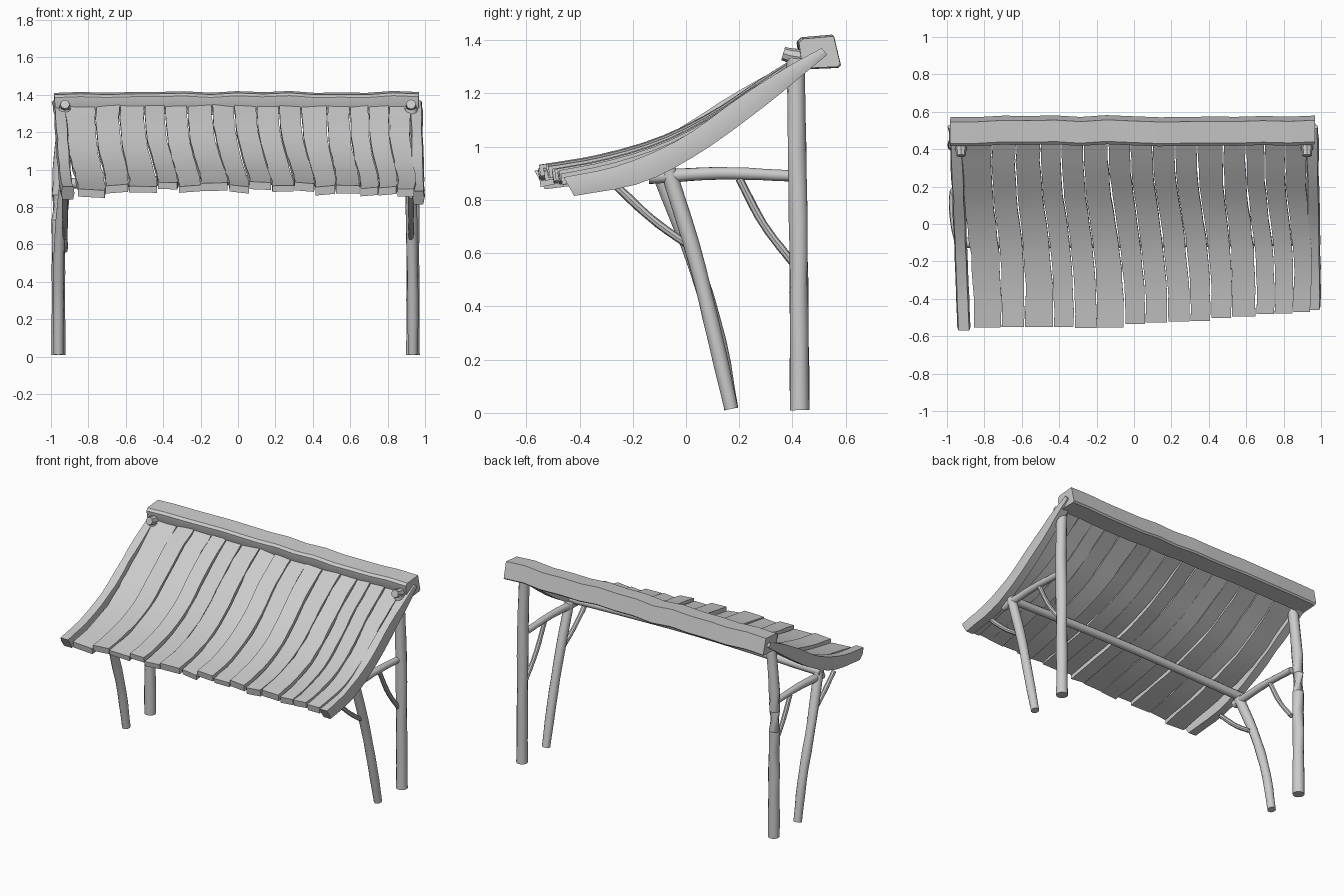
import bpy, bmesh, math, random
from mathutils import Vector

random.seed(4)
if "Cube" in bpy.data.objects:
    bpy.data.objects.remove(bpy.data.objects["Cube"])

grey = bpy.data.materials.new("weathered grey wood")
GREY = (0.6, 0.6, 0.6, 1)
grey.use_nodes = True
grey.diffuse_color = GREY
grey.node_tree.nodes["Principled BSDF"].inputs["Base Color"].default_value = GREY


def sample(points, t):
    """Smooth curve through points, t from 0 to 1."""
    p = [Vector(q) for q in points]
    n = len(p) - 1
    i = min(int(t * n), n - 1)
    u = t * n - i
    b, c = p[i], p[i + 1]
    a = p[i - 1] if i else b * 2 - c
    d = p[i + 2] if i + 2 <= n else c * 2 - b
    return 0.5 * (2 * b + (c - a) * u + (2 * a - 5 * b + 4 * c - d) * u ** 2
                  + (3 * b - a - 3 * c + d) * u ** 3)


def loft(name, rings, angle=35):
    """Skin a list of equal rings and cap both ends."""
    bm = bmesh.new()
    rows = [[bm.verts.new(v) for v in ring] for ring in rings]
    n = len(rows[0])
    for r, s in zip(rows, rows[1:]):
        for k in range(n):
            bm.faces.new((r[k], r[(k + 1) % n], s[(k + 1) % n], s[k]))
    bm.faces.new(rows[0][::-1])
    bm.faces.new(rows[-1])
    bmesh.ops.recalc_face_normals(bm, faces=bm.faces)
    mesh = bpy.data.meshes.new(name)
    bm.to_mesh(mesh)
    bm.free()
    mesh.materials.append(grey)
    obj = bpy.data.objects.new(name, mesh)
    bpy.context.collection.objects.link(obj)
    bpy.ops.object.select_all(action='DESELECT')
    obj.select_set(True)
    bpy.context.view_layer.objects.active = obj
    bpy.ops.object.shade_smooth_by_angle(angle=math.radians(angle))
    return obj


def pole(name, points, r0, r1, sides=12, steps=10):
    """Slightly uneven round timber along a path."""
    rings = []
    for j in range(steps + 1):
        t = j / steps
        c = sample(points, t)
        d = sample(points, min(t + 0.02, 1)) - sample(points, max(t - 0.02, 0))
        q = d.to_track_quat('Z', 'Y')
        r = (r0 + (r1 - r0) * t) * random.uniform(0.95, 1.05)
        rings.append([c + q @ Vector((r * math.cos(a), r * math.sin(a), 0))
                      for a in (math.tau * k / sides for k in range(sides))])
    return loft(name, rings)


# Ridge beam with a tilted, rough square section
section = [(0.42, 1.39), (0.435, 1.405), (0.55, 1.415), (0.575, 1.31),
           (0.565, 1.30), (0.445, 1.295), (0.43, 1.315)]
rings = []
for j in range(15):
    x = -0.98 + 1.95 * j / 14
    dy, dz = random.uniform(-0.007, 0.007), random.uniform(-0.006, 0.006)
    rings.append([(x + random.uniform(-0.005, 0.005), y + dy, z + dz) for y, z in section])
loft("ridge_beam", rings, 30)

# Curved side rafters, the right one reaching further forward
top_edge = [(0, -0.46, 0.885), (0, -0.25, 0.93), (0, -0.02, 1.03),
            (0, 0.2, 1.185), (0, 0.39, 1.305), (0, 0.51, 1.37)]
low_edge = [(0, -0.42, 0.815), (0, -0.17, 0.863), (0, 0.05, 0.975),
            (0, 0.28, 1.14), (0, 0.44, 1.27), (0, 0.53, 1.345)]
for name, x_front, x_back, reach in (("left_rafter", 0.965, 0.95, 0), ("right_rafter", -0.91, -0.96, 0.11)):
    rings = []
    for j in range(17):
        t = j / 16
        a, b = sample(top_edge, t), sample(low_edge, t)
        push = Vector((0, -reach * (1 - t) ** 1.5, 0.025 * (reach > 0) * (1 - t)))
        a, b = a + push, b + push
        x = x_front + (x_back - x_front) * t
        w = 0.034 * random.uniform(0.92, 1.08)
        m = (a + b) / 2
        ring = []
        for p, s, k in ((a, -1, 0.8), (a, 1, 0.8), (m, 1, 1), (b, 1, 0.8), (b, -1, 0.8), (m, -1, 1)):
            ring.append((x + s * w * k, p.y, p.z))
        rings.append(ring)
    loft(name, rings, 50)

# Bent roof planks side by side
front_cuts = [-0.86, -0.71, -0.585, -0.43, -0.32, -0.20, -0.05, 0.06, 0.18,
              0.30, 0.41, 0.52, 0.65, 0.75, 0.85, 0.945]
back_cuts = [-0.93, -0.76, -0.63, -0.50, -0.39, -0.27, -0.14, -0.02, 0.10,
             0.22, 0.34, 0.48, 0.60, 0.70, 0.81, 0.93]
plank_path = [(0, -0.56, 0.925), (0, -0.35, 0.96), (0, -0.12, 1.025),
              (0, 0.09, 1.125), (0, 0.28, 1.25), (0, 0.45, 1.355)]
for i in range(len(front_cuts) - 1):
    mid = (front_cuts[i] + front_cuts[i + 1]) / 2
    f = (mid + 0.85) / 1.8
    thick = random.uniform(0.024, 0.034)
    lift = random.uniform(-0.006, 0.006) + (0.008 if i % 2 else -0.008) * (1 - 0.6 * f)
    tilt = random.uniform(-0.006, 0.006)
    shrink = 0.09 * max(0, f - 0.35) ** 1.1 / 0.65 + random.uniform(0, 0.012)
    sag = 0.03 * mid * mid
    rings = []
    for j in range(15):
        t = j / 14
        c = sample(plank_path, t)
        d = sample(plank_path, min(t + 0.03, 1)) - sample(plank_path, max(t - 0.03, 0))
        n = Vector((0, -d.z, d.y)).normalized()
        c.y += shrink * (1 - t) ** 1.5
        c.z += (lift - sag) * (1 - t) ** 0.5
        bend = 0.012 * math.sin(t * math.tau)
        x0 = front_cuts[i] + (back_cuts[i] - front_cuts[i]) * t + bend + 0.003
        x1 = front_cuts[i + 1] + (back_cuts[i + 1] - front_cuts[i + 1]) * t + bend - 0.003
        wob = random.uniform(-0.003, 0.003)
        h = thick * (1.35 - 0.35 * min(1, t * 3))
        rings.append([Vector((x, c.y, c.z + s * tilt)) - n * (h * k)
                      for x, s, k in ((x0 + wob, -1, 0), (x1 + wob, 1, 0),
                                      (x1 + wob, 1, 1), (x0 + wob, -1, 1))])
    loft(f"roof_plank_{i + 1}", rings, 40)

# Posts, rails and struts on each end
for side, sx in (("left", 1), ("right", -1)):
    x = 0.935 if sx > 0 else -0.96
    xt = sx * 0.925
    bow = 0.0 if sx > 0 else -0.035
    pole(f"{side}_back_post", [(x, 0.427, 0.01), (x, 0.424, 0.5), (x, 0.418, 0.95),
                               (xt, 0.412, 1.33)], 0.036, 0.034)
    pole(f"{side}_front_post", [(x, 0.17, 0.015), (x, 0.105 - bow * 0.3, 0.3),
                                (x - sx * 0.005, 0.03 + bow * 0.3, 0.6),
                                (xt, -0.07 + bow, 0.92)], 0.027, 0.031)
    pole(f"{side}_side_rail", [(xt, -0.14, 0.885), (xt, 0.13, 0.90), (xt, 0.4, 0.89)], 0.025, 0.021)
    pole(f"{side}_back_strut", [(xt, 0.20, 0.88), (xt, 0.29, 0.71), (xt, 0.40, 0.565)], 0.015, 0.015, 8)
    pole(f"{side}_front_strut", [(xt, 0.0, 0.635), (xt, -0.13, 0.73), (xt, -0.27, 0.86)], 0.014, 0.016, 8)
    # Peg poking forward below the ridge
    pole(f"{side}_peg", [(xt, 0.45, 1.335), (xt, 0.40, 1.34), (xt, 0.365, 1.35)], 0.03, 0.026, 8, 4)

# Cross pole carrying the planks between the front posts
pole("cross_pole", [(-0.95, -0.10, 0.925), (0, -0.10, 0.945), (0.95, -0.09, 0.925)], 0.028, 0.026)
